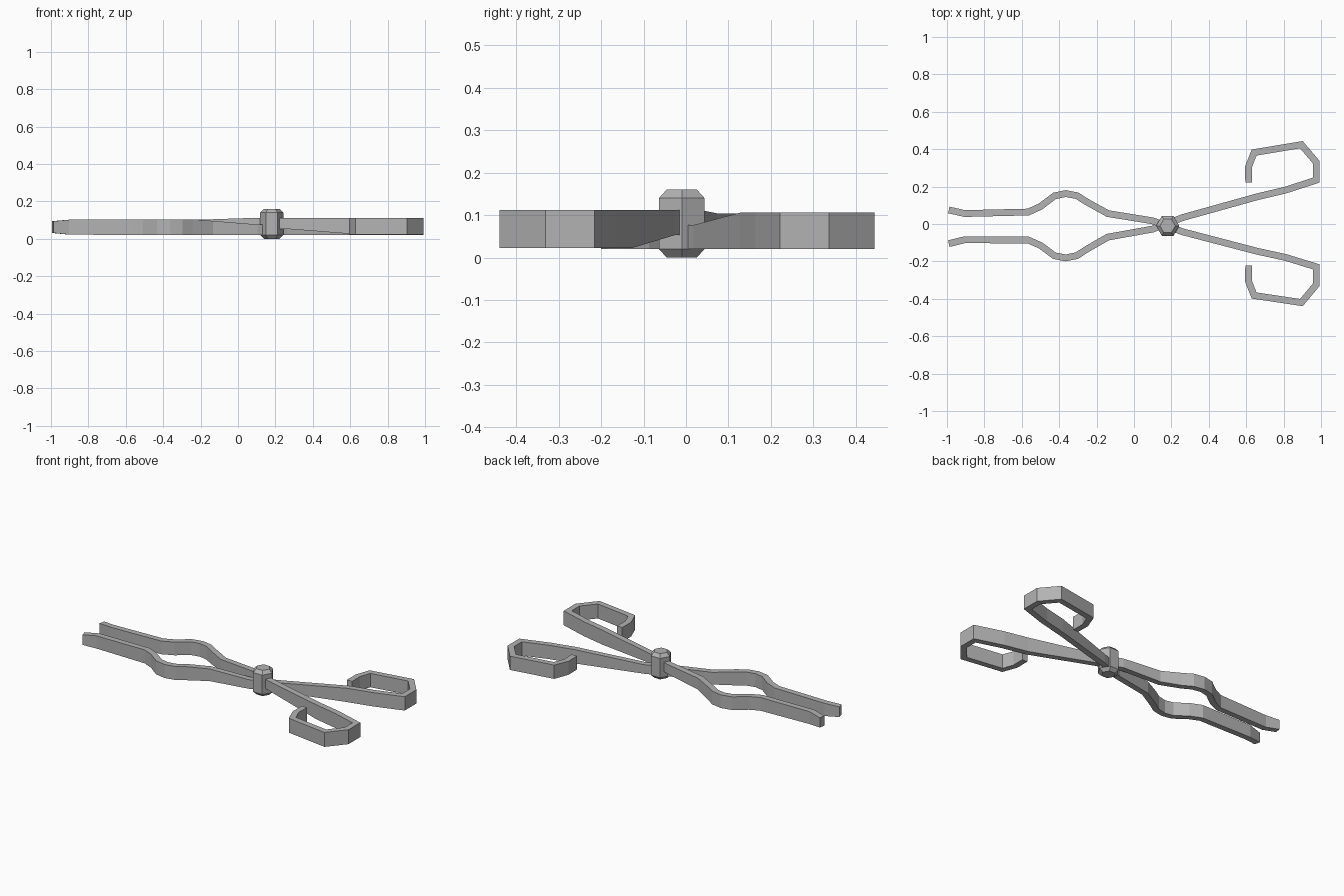
import bpy, bmesh, math
from mathutils import Vector

cube = bpy.data.objects.get("Cube")
if cube:
    bpy.data.objects.remove(cube, do_unlink=True)

steel = bpy.data.materials.new("grey steel")
steel.use_nodes = True
steel.diffuse_color = (0.45, 0.45, 0.45, 1)
steel.node_tree.nodes["Principled BSDF"].inputs["Base Color"].default_value = (0.45, 0.45, 0.45, 1)

WIDTH = 0.036

# Arm centre line: jaw tip, bowed grip, pivot, handle with hooked end
JAW = [(-0.99, .09), (-.905, .07), (-.565, .075), (-.5, .104), (-.425, .16), (-.365, .172),
       (-.305, .16), (-.25, .125), (-.14, .063), (.1, .022)]
HANDLE = [(.26, -.038), (.66, -.146), (.81, -.18), (.975, -.232), (.975, -.327),
          (.895, -.422), (.642, -.382), (.612, -.305), (.613, -.222)]


def finish(bm, name):
    bmesh.ops.recalc_face_normals(bm, faces=bm.faces)
    mesh = bpy.data.meshes.new(name)
    bm.to_mesh(mesh)
    bm.free()
    mesh.materials.append(steel)
    obj = bpy.data.objects.new(name, mesh)
    bpy.context.collection.objects.link(obj)


def heights(x, upper):
    """Bottom and top of the bar: thinned where the arms cross, tapered at the tip."""
    near = max(0, 1 - abs(x - .18) / .45)
    low, high = (.022 + .038 * near, .112) if upper else (.02, .106 - .036 * near)
    tip = max(0, (-.88 - x) / .11)
    if x < 0:
        high = min(high, .104)
    return low + .011 * tip, high - .01 * tip


def arm(name, side, upper):
    path = [Vector((x, y * side - .006 + .009 * x)) for x, y in JAW + HANDLE]
    bm = bmesh.new()
    rings = []
    for i, p in enumerate(path):
        into = (p - path[max(i - 1, 0)]).normalized()
        out = (path[min(i + 1, len(path) - 1)] - p).normalized()
        tangent = (into + out).normalized()
        normal = Vector((-tangent.y, tangent.x))
        # Mitred offset keeps the bar width constant round the bends
        cosine = tangent.dot(out if out.length else into)
        offset = normal * WIDTH / 2 / cosine
        low, high = heights(p.x, upper)
        rings.append([bm.verts.new((*(p + offset * s), z))
                      for s, z in ((-1, low), (1, low), (1, high), (-1, high))])
    for a, b in zip(rings, rings[1:]):
        for k in range(4):
            n = (k + 1) % 4
            bm.faces.new((a[k], a[n], b[n], b[k]))
    bm.faces.new(rings[0])
    bm.faces.new(rings[-1])
    finish(bm, name)


arm("upper_arm", 1, True)
arm("lower_arm", -1, False)

# Hexagonal pivot pin with chamfered ends
bm = bmesh.new()
loops = []
for radius, z in ((.041, 0), (.062, .02), (.062, .14), (.041, .16)):
    loops.append([bm.verts.new((.18 + radius * math.cos(k * math.pi / 3),
                                -.01 + radius * math.sin(k * math.pi / 3), z)) for k in range(6)])
for a, b in zip(loops, loops[1:]):
    for k in range(6):
        n = (k + 1) % 6
        bm.faces.new((a[k], a[n], b[n], b[k]))
bm.faces.new(loops[0])
bm.faces.new(loops[-1])
finish(bm, "pivot_pin")
